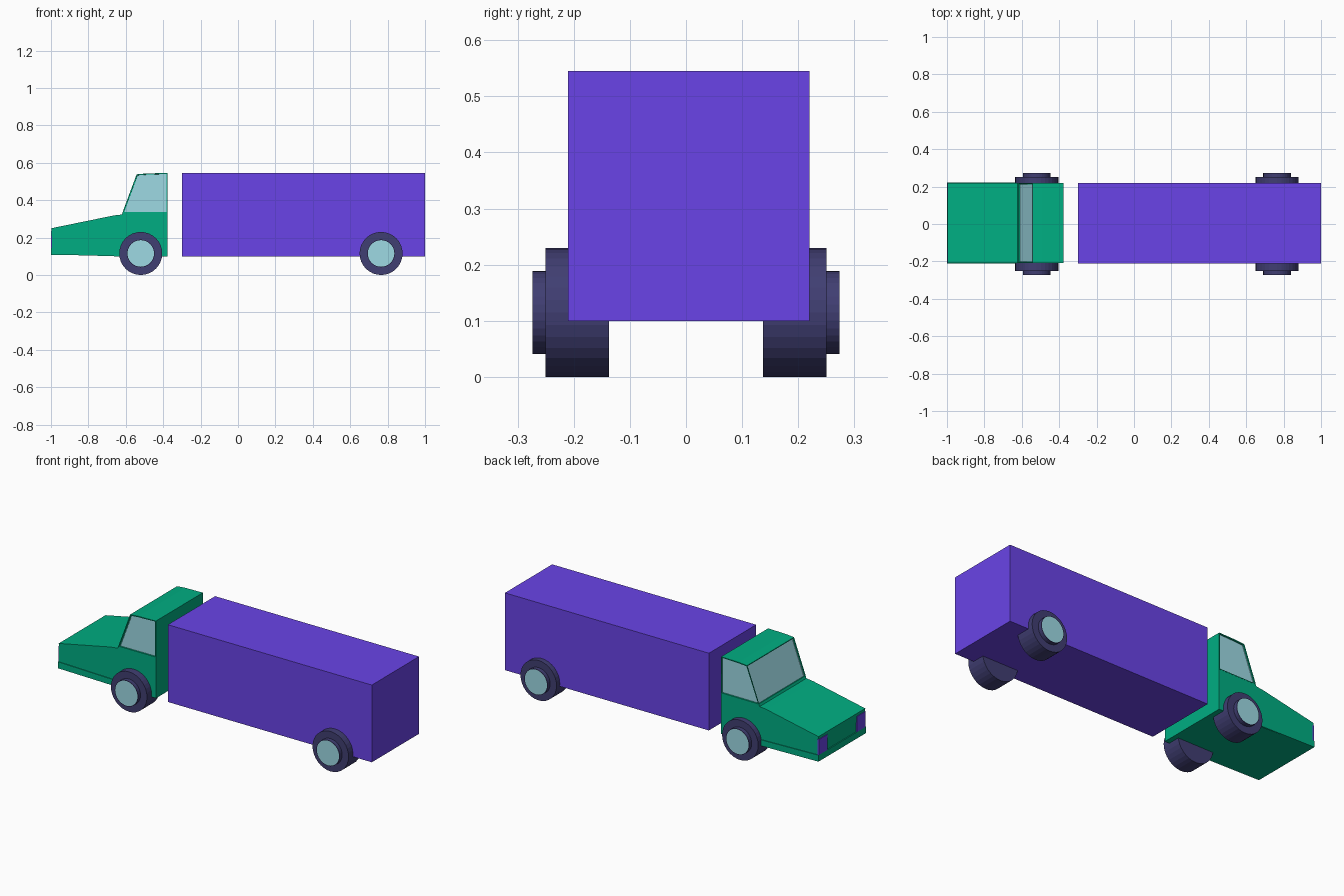
import bpy, bmesh, math
from mathutils import Matrix, Vector

if "Cube" in bpy.data.objects:
    bpy.data.objects.remove(bpy.data.objects["Cube"])


def material(name, rgb):
    """Make a flat material from an sRGB 0-255 colour."""
    m = bpy.data.materials.new(name)
    lin = [((c / 255 + 0.055) / 1.055) ** 2.4 if c > 10 else c / 255 / 12.92 for c in rgb]
    m.diffuse_color = (*lin, 1)
    m.use_nodes = True
    m.node_tree.nodes["Principled BSDF"].inputs["Base Color"].default_value = m.diffuse_color
    return m


PURPLE = material("purple", (106, 68, 232))
GREEN = material("green", (0, 174, 130))
DARK = material("dark_rubber", (64, 62, 114))
GLASS = material("pale_blue", (158, 218, 228))


def finish(name, bm, *mats):
    bmesh.ops.recalc_face_normals(bm, faces=bm.faces[:])
    me = bpy.data.meshes.new(name)
    bm.to_mesh(me)
    bm.free()
    for m in mats:
        me.materials.append(m)
    ob = bpy.data.objects.new(name, me)
    bpy.context.collection.objects.link(ob)
    return ob


def box(name, lo, hi, mat):
    bm = bmesh.new()
    lo, hi = Vector(lo), Vector(hi)
    bmesh.ops.create_cube(bm, size=1, matrix=Matrix.Translation((lo + hi) / 2)
                          @ Matrix.Diagonal((*(hi - lo), 1)))
    return finish(name, bm, mat)


def prism(profile, y0, y1):
    """Extrude an x-z outline along y."""
    bm = bmesh.new()
    f = bm.faces.new([bm.verts.new((x, y0, z)) for x, z in profile])
    r = bmesh.ops.extrude_face_region(bm, geom=[f])
    vs = [v for v in r["geom"] if isinstance(v, bmesh.types.BMVert)]
    bmesh.ops.translate(bm, verts=vs, vec=(0, y1 - y0, 0))
    bmesh.ops.recalc_face_normals(bm, faces=bm.faces[:])
    return bm


# Cargo box
box("cargo_box", (-0.30, -0.21, 0.10), (1.0, 0.22, 0.545), PURPLE)

# Cab lower body with sloping hood
body = prism([(-0.993, 0.11), (-0.66, 0.10), (-0.377, 0.10), (-0.377, 0.333),
              (-0.617, 0.333), (-0.622, 0.323), (-0.665, 0.318),
              (-0.997, 0.25)], -0.208, 0.218)
finish("cab_body", body, GREEN)

# Cabin with framed, recessed windscreen and side windows
bm = prism([(-0.377, 0.333), (-0.377, 0.545), (-0.49, 0.543),
            (-0.542, 0.538), (-0.618, 0.333)], -0.209, 0.219)
panes = [f for f in bm.faces if abs(f.normal.y) > 0.9 or f.normal.x < -0.8]
bmesh.ops.inset_individual(bm, faces=panes, thickness=0.006)
bmesh.ops.inset_individual(bm, faces=panes, thickness=0.001, depth=-0.008)
for f in panes:
    f.material_index = 1
finish("cabin", bm, GREEN, GLASS)

# Bumper wrapping the nose
bumper = prism([(-1.0, 0.108), (-0.60, 0.101), (-0.60, 0.135),
                (-1.0, 0.145)], -0.212, 0.222)
finish("bumper", bumper, GREEN)

# Headlights on the front corners
for side, y0 in (("left", 0.139), ("right", -0.208)):
    box("headlight_" + side, (-1.0, y0, 0.145), (-0.992, y0 + 0.08, 0.234), PURPLE)


# Wheels: tyre, stepped hub and pale hub cap
def wheel(name, x, side):
    bm = bmesh.new()
    rot = Matrix.Rotation(math.radians(-90 * side), 4, 'X')
    for r, y0, y1 in ((0.115, 0.137, 0.25), (0.074, 0.24, 0.274)):
        bmesh.ops.create_cone(bm, cap_ends=True, segments=32, radius1=r, radius2=r,
                              depth=y1 - y0,
                              matrix=Matrix.Translation((x, side * (y0 + y1) / 2, 0.115)) @ rot)
    bm.normal_update()
    cap = [f for f in bm.faces if len(f.verts) > 4
           and side * f.calc_center_median().y > 0.27]
    bmesh.ops.inset_region(bm, faces=cap, thickness=0.003)
    for f in cap:
        f.material_index = 1
    finish(name, bm, DARK, GLASS)


for axle, x in (("front", -0.520), ("rear", 0.765)):
    for side, s in (("left", 1), ("right", -1)):
        wheel(f"{axle}_wheel_{side}", x, s)
